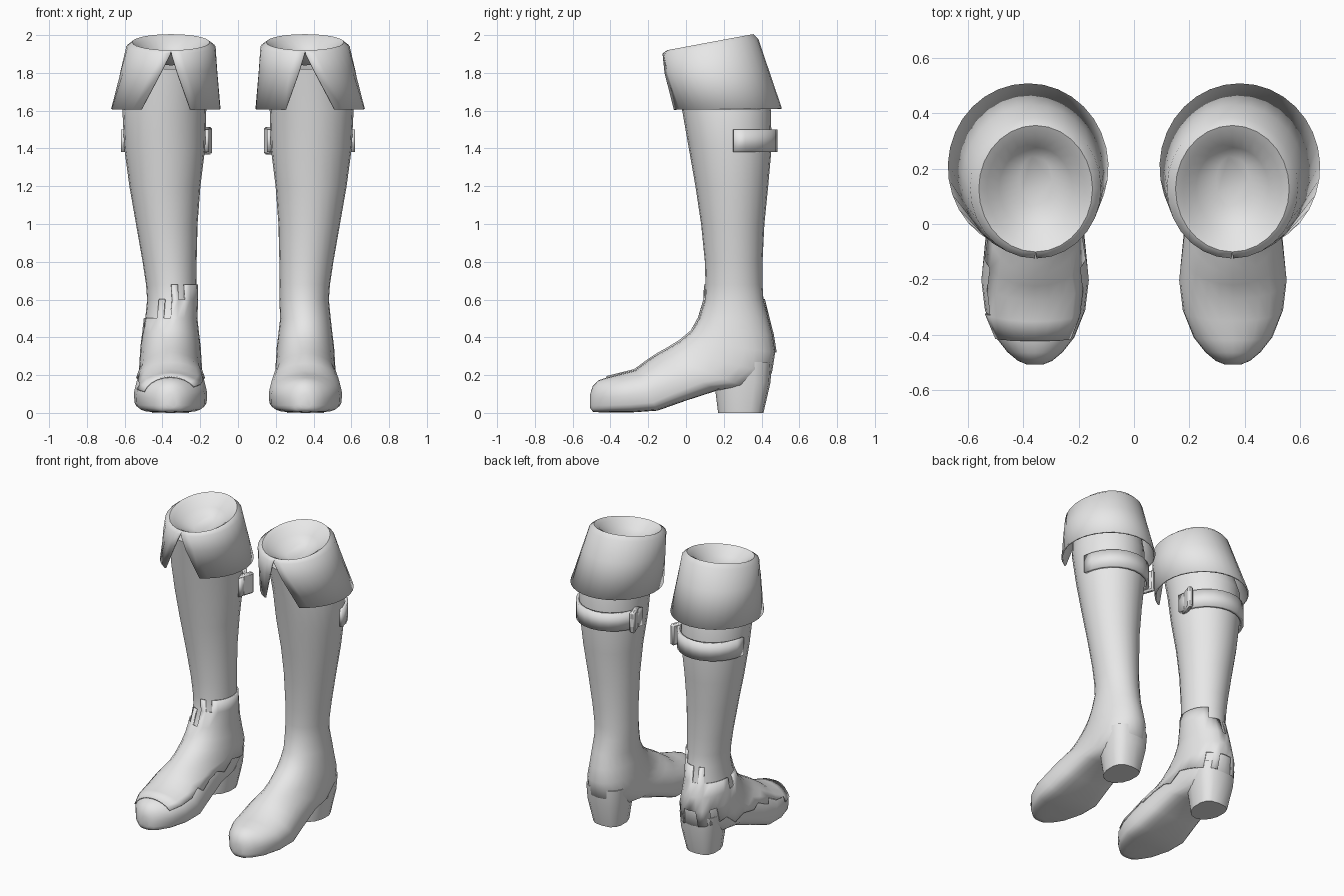
import bpy, bmesh
from math import sin, cos, pi, radians
from mathutils import Matrix

cube = bpy.data.objects.get("Cube")
if cube:
    bpy.data.objects.remove(cube, do_unlink=True)

leather = bpy.data.materials.new("grey_leather")
leather.use_nodes = True
GREY = (0.8, 0.8, 0.8, 1)
leather.diffuse_color = GREY
leather.node_tree.nodes["Principled BSDF"].inputs["Base Color"].default_value = GREY


def ring_points(ring, segments):
    """Points of one ring, from its front end round to its back end and forward again."""
    (fy, fz), (by, bz), centre, half, box, gap = ring
    widest = 0.5 if box == 1 else 0.56
    points = []
    for i in range(segments + 1):
        a = gap + (2 * pi - 2 * gap) * i / segments
        c, s = cos(a), sin(a)
        power = box if c < 0 else 1
        along = widest * (1 - c) if c >= 0 else widest + (1 - widest) * abs(c) ** power
        across = abs(s) ** power * (1 if s >= 0 else -1)
        points.append((centre + half * across,
                       fy + (by - fy) * along,
                       fz + (bz - fz) * along))
    return points


def finish(bm, name, side, angle=40):
    """Mirror to the wanted side, weld, shade and colour."""
    bmesh.ops.scale(bm, vec=(side, 1, 1), verts=bm.verts)
    bmesh.ops.remove_doubles(bm, verts=bm.verts, dist=0.0005)
    bmesh.ops.recalc_face_normals(bm, faces=bm.faces)
    mesh = bpy.data.meshes.new(name)
    bm.to_mesh(mesh)
    bm.free()
    mesh.materials.append(leather)
    obj = bpy.data.objects.new(name, mesh)
    bpy.context.collection.objects.link(obj)
    bpy.ops.object.select_all(action="DESELECT")
    obj.select_set(True)
    bpy.context.view_layer.objects.active = obj
    bpy.ops.object.shade_smooth_by_angle(angle=radians(angle))
    return obj


def loft(rings, segments, caps):
    """Skin a row of rings; caps lists which end rings are filled."""
    bm = bmesh.new()
    rows = [[bm.verts.new(p) for p in ring_points(r, segments)] for r in rings]
    for low, high in zip(rows, rows[1:]):
        for i in range(segments):
            bm.faces.new((low[i], low[i + 1], high[i + 1], high[i]))
    for end in caps:
        bm.faces.new(rows[end][:-1])
    return bm


def thicken(obj, amount, offset):
    mod = obj.modifiers.new("thickness", "SOLIDIFY")
    mod.thickness = amount
    mod.offset = offset


# Shaft: height, front y, back y, centre x, half width
shaft = [(1.82, -.06, .39, .365, .2), (1.6, -.02, .45, .39, .222),
         (1.4, .015, .453, .388, .214), (1.2, .05, .435, .387, .188),
         (1.0, .08, .415, .377, .163), (.8, .1, .405, .362, .143),
         (.68, .103, .405, .354, .133), (.6, .1, .41, .35, .131)]
body_rings = [((f, z), (b, z), c, h, 1, 0) for z, f, b, c, h in shaft]

# Foot: instep point, heel or sole point, half width, boxiness of the sole
foot = [((.07, .5), (.435, .5), .134, 1), ((.03, .43), (.458, .41), .143, 1),
        ((-.03, .38), (.472, .32), .152, .95), ((-.1, .337), (.455, .21), .157, .85),
        ((-.14, .315), (.33, .13), .16, .7), ((-.18, .29), (.17, .12), .168, .6),
        ((-.22, .262), (0, .065), .182, .52), ((-.27, .225), (-.15, .012), .194, .45),
        ((-.35, .205), (-.28, .003), .181, .45), ((-.42, .187), (-.4, .003), .142, .45),
        ((-.465, .172), (-.46, .003), .1, .5), ((-.495, .14), (-.493, .006), .062, .6),
        ((-.507, .1), (-.507, .025), .03, .8)]
body_rings += [(top, low, .357, h, box, 0) for top, low, h, box in foot]

# Heel: height, front y, back y, half width
heel = [(.27, .15, .455, .135), (.16, .15, .447, .128), (0, .17, .41, .1)]
heel_rings = [((f, z), (b, z), .357, h, .7, 0) for z, f, b, h in heel]

# Turned-down cuff: lining, rolled rim, then the flared flap with its front slit
cuff_rings = [((.06, 1.845), (.25, 1.885), .355, .06, 1, 0),
              ((-.02, 1.87), (.28, 1.93), .355, .135, 1, 0),
              ((-.07, 1.9), (.325, 1.98), .355, .18, 1, 0),
              ((-.1, 1.915), (.355, 2.0), .355, .205, 1, 0),
              ((-.12, 1.9), (.38, 1.975), .355, .232, 1, .01),
              ((-.113, 1.8), (.425, 1.84), .365, .25, 1, .17),
              ((-.092, 1.605), (.503, 1.61), .382, .285, 1, .47)]

# Strap: a band round the back half of the calf
strap_rings = [((0, z), (.474, z), .386, .224, 1, 1.63) for z in (1.38, 1.5)]


def on_vamp(p):
    """True where the worn outer layer of the foot remains."""
    jag = .03 * sin(p.x * 90) + .02 * sin(p.y * 70)
    ankle = .55 + .9 * (p.x + .4)
    return p.z < ankle + jag and p.y > -.42 and p.z > .14 + .15 * (p.y + .4) + jag


for side, label in ((1, "left"), (-1, "right")):
    boot = finish(loft(body_rings, 24, (0, -1)), label + "_boot", side, 50)
    finish(loft(heel_rings, 14, (0, -1)), label + "_heel", side)
    cuff = finish(loft(cuff_rings, 28, (0,)), label + "_cuff", side, 60)
    thicken(cuff, .01, 0)
    strap = finish(loft(strap_rings, 12, ()), label + "_strap", side)
    thicken(strap, .02, 0)

    # Buckle on the inner side of the strap
    bm = bmesh.new()
    bmesh.ops.create_cube(bm, size=1)
    bmesh.ops.scale(bm, vec=(.035, .13, .145), verts=bm.verts)
    bmesh.ops.bevel(bm, geom=bm.edges[:], offset=.01, segments=1, affect="EDGES")
    bmesh.ops.rotate(bm, matrix=Matrix.Rotation(radians(20), 3, "Z"), verts=bm.verts)
    bmesh.ops.translate(bm, vec=(.172, .315, 1.44), verts=bm.verts)
    finish(bm, label + "_buckle", side)

    # Torn outer layer, on one foot only
    if side < 0:
        bm = bmesh.new()
        bm.from_mesh(boot.data)
        gone = [f for f in bm.faces if not on_vamp(f.calc_center_median())]
        bmesh.ops.delete(bm, geom=gone, context="FACES")
        layer = finish(bm, "right_torn_layer", 1, 50)
        thicken(layer, .008, 1)
